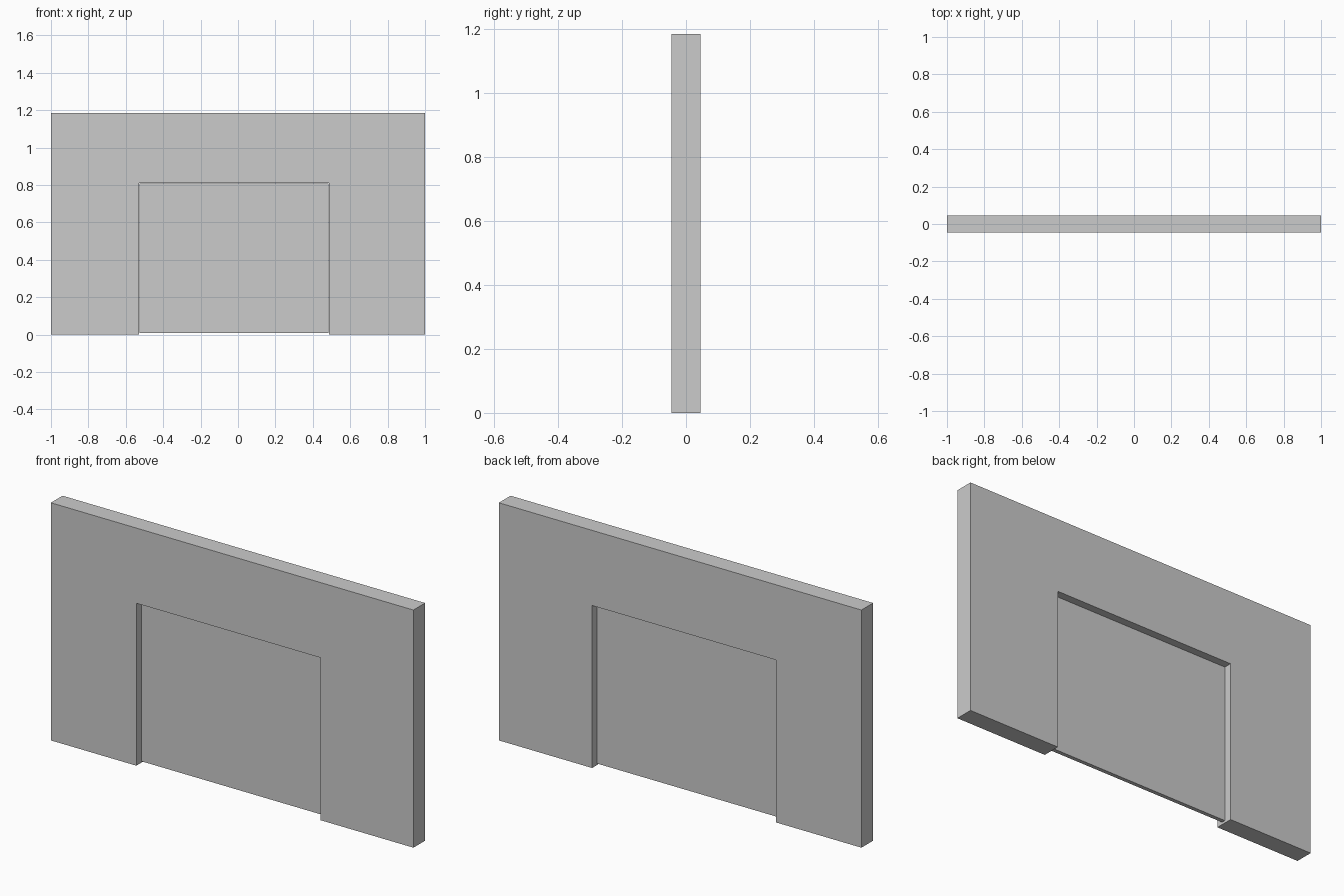
import bpy, bmesh

if "Cube" in bpy.data.objects:
    bpy.data.objects.remove(bpy.data.objects["Cube"])

HALF_W, HEIGHT, HALF_T = 1.0, 1.185, 0.046
OPEN_L, OPEN_R, OPEN_TOP = -0.529, 0.486, 0.81


def extruded(name, profile, half_depth):
    """Extrude an x-z outline symmetrically along y."""
    bm = bmesh.new()
    face = bm.faces.new([bm.verts.new((x, -half_depth, z)) for x, z in profile])
    ext = bmesh.ops.extrude_face_region(bm, geom=[face])
    verts = [v for v in ext["geom"] if isinstance(v, bmesh.types.BMVert)]
    bmesh.ops.translate(bm, verts=verts, vec=(0, 2 * half_depth, 0))
    bmesh.ops.recalc_face_normals(bm, faces=bm.faces)
    mesh = bpy.data.meshes.new(name)
    bm.to_mesh(mesh)
    bm.free()
    obj = bpy.data.objects.new(name, mesh)
    bpy.context.collection.objects.link(obj)
    return obj


# Wall with a door-shaped notch open at the floor
extruded("wall", [
    (-HALF_W, 0), (OPEN_L, 0), (OPEN_L, OPEN_TOP), (OPEN_R, OPEN_TOP),
    (OPEN_R, 0), (HALF_W, 0), (HALF_W, HEIGHT), (-HALF_W, HEIGHT),
], HALF_T)

# Thin door panel recessed on both sides, with a slight clearance
gap = 0.003
extruded("door_panel", [
    (OPEN_L + gap, 0.009), (OPEN_R - gap, 0.009),
    (OPEN_R - gap, OPEN_TOP - gap), (OPEN_L + gap, OPEN_TOP - gap),
], 0.01)
